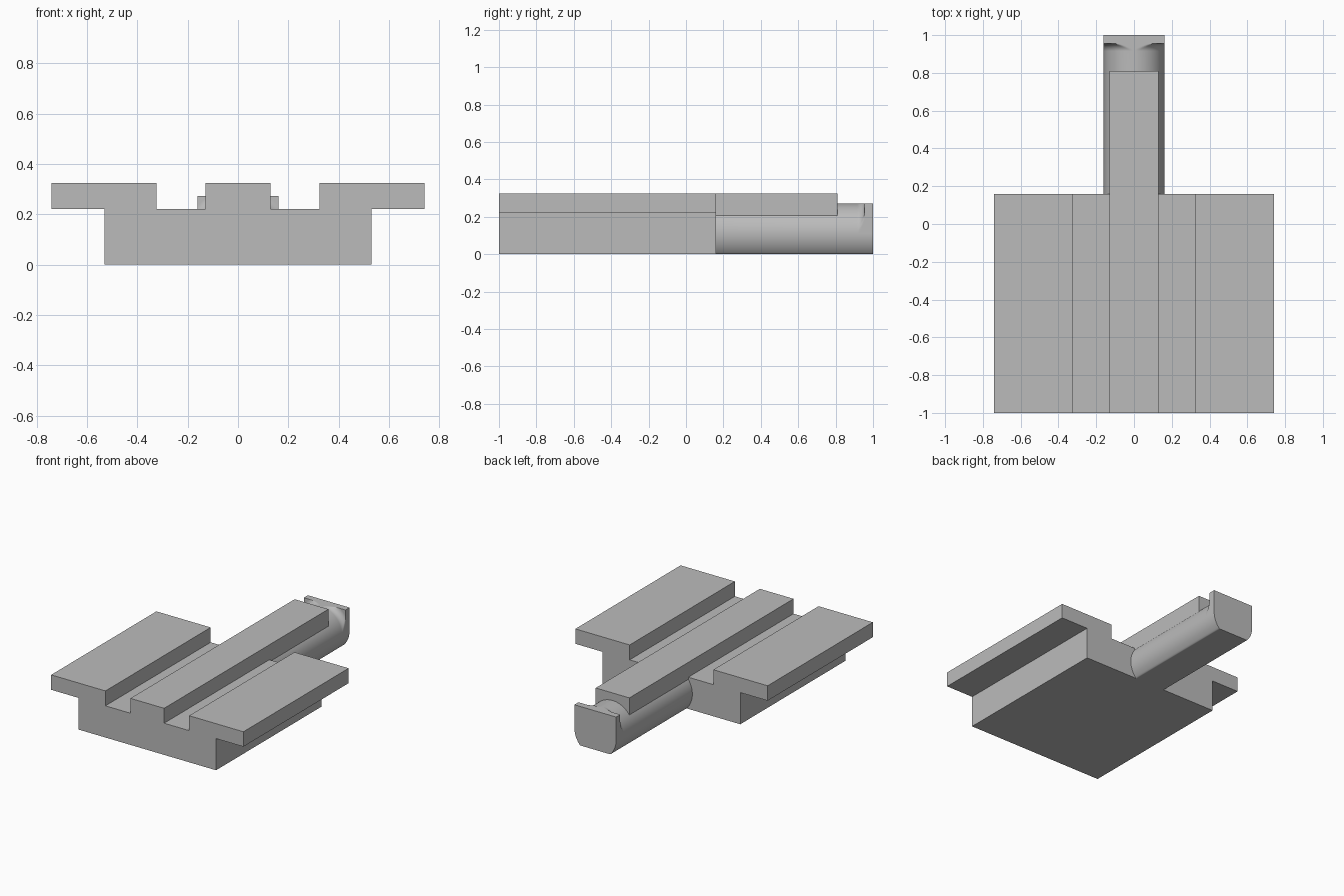
import bpy
import bmesh
from math import sin, cos, pi, sqrt, radians

cube = bpy.data.objects.get("Cube")
if cube:
    bpy.data.objects.remove(cube, do_unlink=True)

grey = bpy.data.materials.new("plain grey")
grey.use_nodes = True
colour = (0.5, 0.5, 0.5, 1)
grey.diffuse_color = colour
grey.node_tree.nodes["Principled BSDF"].inputs["Base Color"].default_value = colour


def loft(name, sections, smooth=False):
    """Skin a list of (y, [(x, z), ...]) sections and cap both ends."""
    bm = bmesh.new()
    rings = [[bm.verts.new((x, y, z)) for x, z in pts] for y, pts in sections]
    n = len(rings[0])
    for a, b in zip(rings, rings[1:]):
        for i in range(n):
            j = (i + 1) % n
            bm.faces.new((a[i], a[j], b[j], b[i]))
    bm.faces.new(rings[0])
    bm.faces.new(rings[-1])
    bmesh.ops.recalc_face_normals(bm, faces=bm.faces)
    mesh = bpy.data.meshes.new(name)
    bm.to_mesh(mesh)
    bm.free()
    mesh.materials.append(grey)
    obj = bpy.data.objects.new(name, mesh)
    bpy.context.collection.objects.link(obj)
    if smooth:
        bpy.ops.object.select_all(action="DESELECT")
        obj.select_set(True)
        bpy.context.view_layer.objects.active = obj
        bpy.ops.object.shade_smooth_by_angle(angle=radians(30))
    return obj


FRONT, BACK, RIB_END, TIP = -1.0, 0.16, 0.81, 1.0
TOP, LEDGE, RIB = 0.325, 0.221, 0.13

# Slotted body with side flanges
half = [(RIB, TOP), (RIB, LEDGE), (0.323, LEDGE), (0.323, TOP),
        (0.742, TOP), (0.742, LEDGE), (0.531, LEDGE), (0.531, 0)]
profile = half + [(-x, z) for x, z in reversed(half)]
loft("slotted_body", [(FRONT, profile), (BACK, profile)])

# Centre rib running out over the stem
bar = [(-RIB, 0.18), (RIB, 0.18), (RIB, TOP), (-RIB, TOP)]
loft("rib_extension", [(BACK, bar), (RIB_END, bar)])

# Round stem with a flat underside, filleted into a square-topped end plate
RADIUS, AXIS, FILLET, STEPS = 0.161, 0.111, 0.04, 128
FILLET_START = 0.915


def stem_section(reach):
    pts = []
    for i in range(STEPS):
        a = 2 * pi * i / STEPS
        c, s = cos(a), sin(a)
        r = RADIUS
        if s > 0:
            r = min(reach, RADIUS / max(abs(c), abs(s)))
        pts.append((r * c, max(0, AXIS + r * s)))
    return pts


sections = [(BACK, stem_section(RADIUS))]
for k in range(13):
    d = FILLET * sin(pi / 2 * k / 12)
    rise = FILLET - sqrt(max(0, FILLET ** 2 - d ** 2))
    sections.append((FILLET_START + d, stem_section(RADIUS + rise)))
plate = stem_section(1)
sections += [(FILLET_START + FILLET, plate), (TIP, plate)]
loft("stem_with_end_plate", sections, smooth=True)
